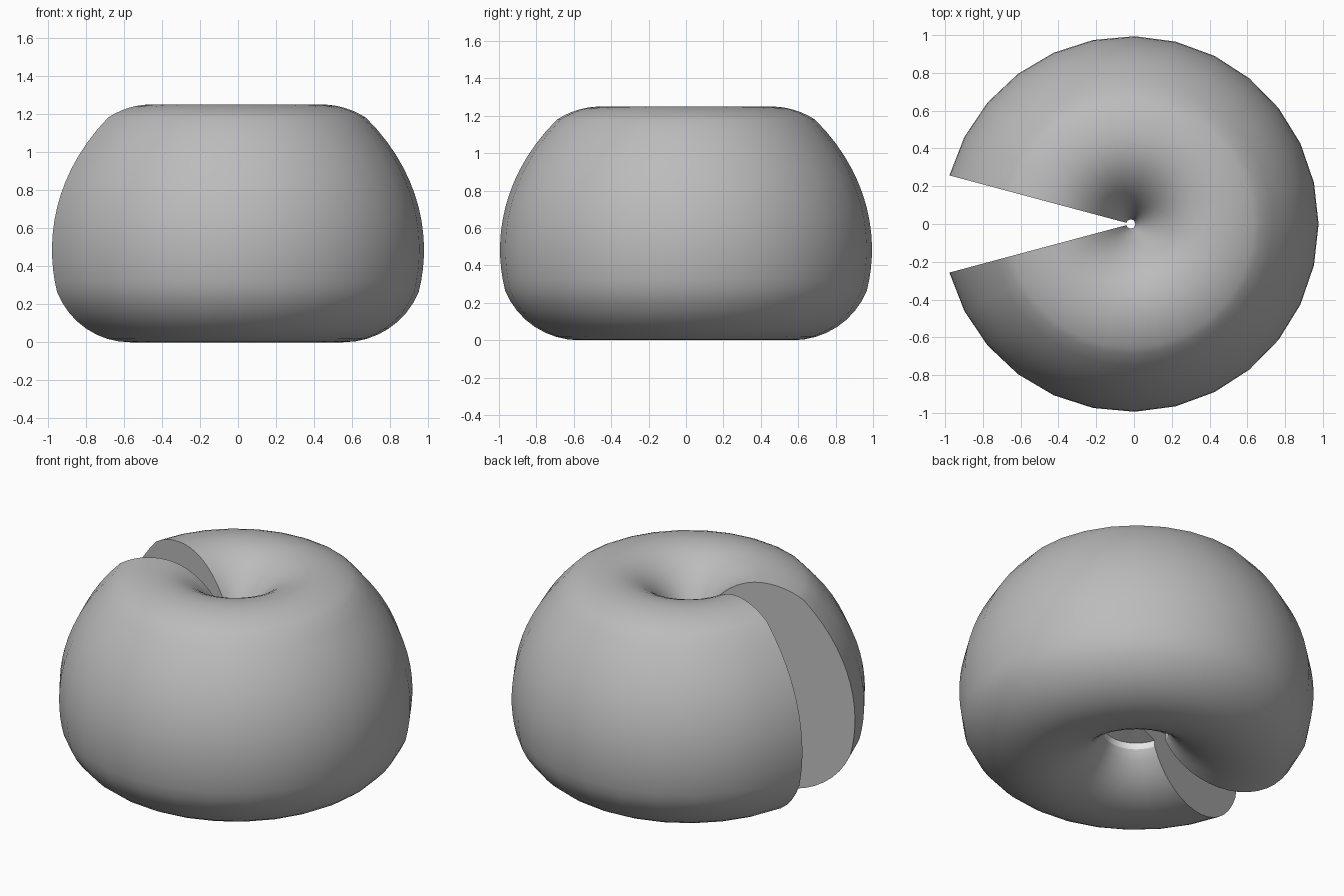
import bpy, bmesh, math
from mathutils import Vector

cube = bpy.data.objects.get("Cube")
if cube:
    bpy.data.objects.remove(cube, do_unlink=True)

SEGMENTS = 26
GAP = math.radians(30)
AXIS_X = -(1 - math.cos(GAP / 2)) / 2


def material(name, rgb):
    mat = bpy.data.materials.new(name)
    mat.use_nodes = True
    mat.diffuse_color = (*rgb, 1)
    mat.node_tree.nodes["Principled BSDF"].inputs["Base Color"].default_value = (*rgb, 1)
    return mat


def bezier(a, b, c, d, steps):
    """Points of one curve section, without its last point."""
    a, b, c, d = map(Vector, (a, b, c, d))
    pts = []
    for i in range(steps):
        t = i / steps
        s = 1 - t
        pts.append(a * s**3 + b * 3 * s * s * t + c * 3 * s * t * t + d * t**3)
    return pts


# Cross-section as (radius, height): underside dimple, lower edge, side, rim, top dimple
profile = (
    bezier((0.18, 0.23), (0.25, 0.09), (0.40, 0.0), (0.57, 0.0), 8)
    + bezier((0.57, 0.0), (0.74, 0.0), (0.90, 0.10), (0.967, 0.265), 8)
    + bezier((0.967, 0.265), (1.035, 0.53), (0.99, 0.88), (0.69, 1.18), 14)
    + bezier((0.69, 1.18), (0.62, 1.225), (0.54, 1.25), (0.45, 1.25), 6)
    + bezier((0.45, 1.25), (0.26, 1.25), (0.11, 1.10), (0.024, 0.85), 10)
)
outer_count = len(profile)
# Core channel back down to the underside
profile += [Vector((0.024, 0.85)), Vector((0.024, 0.30)), Vector((0.18, 0.27))]

# Revolve the closed section, leaving a wedge open on the -x side
bm = bmesh.new()
rings = []
for i in range(SEGMENTS + 1):
    ang = -math.pi + GAP / 2 + (2 * math.pi - GAP) * i / SEGMENTS
    rings.append([bm.verts.new((AXIS_X + p.x * math.cos(ang), p.x * math.sin(ang), p.y))
                  for p in profile])
n = len(profile)
for r0, r1 in zip(rings, rings[1:]):
    for j in range(n):
        k = (j + 1) % n
        face = bm.faces.new((r0[j], r1[j], r1[k], r0[k]))
        face.material_index = 1 if j >= outer_count else 0

# Flat cut faces of the wedge
bm.faces.new(rings[0])
bm.faces.new(list(reversed(rings[-1])))
bmesh.ops.recalc_face_normals(bm, faces=bm.faces)

mesh = bpy.data.meshes.new("dimpled_body")
bm.to_mesh(mesh)
bm.free()
body = bpy.data.objects.new("dimpled_body", mesh)
bpy.context.collection.objects.link(body)
mesh.materials.append(material("mid grey", (0.5, 0.5, 0.5)))
mesh.materials.append(material("pale grey", (0.8, 0.8, 0.8)))

bpy.context.view_layer.objects.active = body
body.select_set(True)
bpy.ops.object.shade_smooth_by_angle(angle=math.radians(35))
